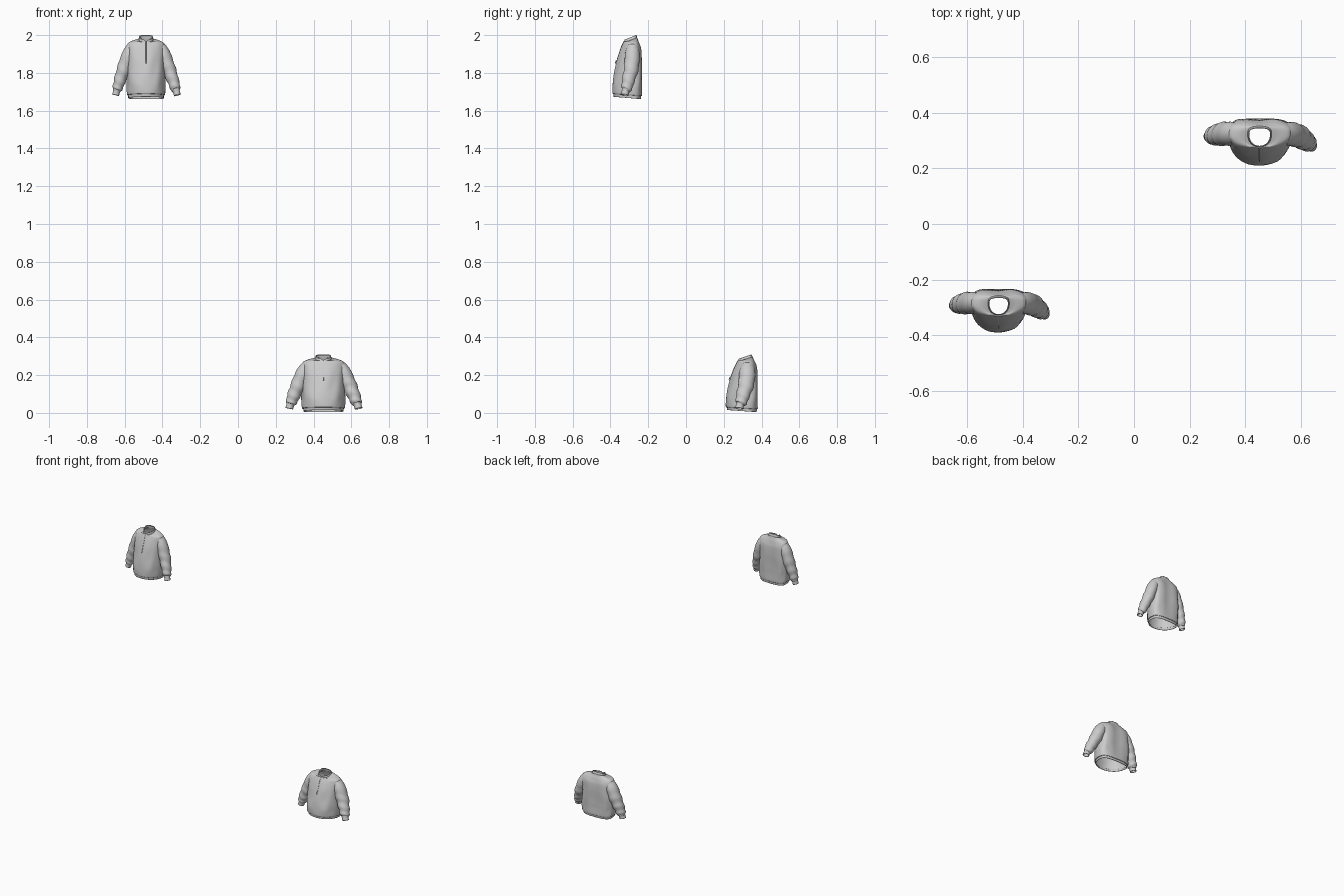
import bpy, math
from mathutils import Vector, noise

if "Cube" in bpy.data.objects:
    bpy.data.objects.remove(bpy.data.objects["Cube"])

SEG = 56


def smooth_rows(rows, steps):
    """Catmull-Rom interpolation through rows of numbers."""
    out = []
    n = len(rows)
    for i in range(n - 1):
        a, b, c, d = rows[max(i - 1, 0)], rows[i], rows[i + 1], rows[min(i + 2, n - 1)]
        for s in range(steps):
            t = s / steps
            out.append([0.5 * (2 * q + (r - p) * t + (2 * p - 5 * q + 4 * r - w) * t * t
                               + (3 * q - p - 3 * r + w) * t ** 3)
                        for p, q, r, w in zip(a, b, c, d)])
    out.append(list(rows[-1]))
    return out


def loft(name, rings, origin, scale, thickness=0.0025):
    """Open tube of cloth through equal-length rings of points."""
    n = len(rings[0])
    verts = [p for ring in rings for p in ring]
    faces = [(k * n + i, k * n + (i + 1) % n, (k + 1) * n + (i + 1) % n, (k + 1) * n + i)
             for k in range(len(rings) - 1) for i in range(n)]
    mesh = bpy.data.meshes.new(name)
    mesh.from_pydata(verts, [], faces)
    ob = bpy.data.objects.new(name, mesh)
    bpy.context.collection.objects.link(ob)
    ob.location, ob.scale = origin, scale
    mesh.shade_smooth()
    mod = ob.modifiers.new("cloth", 'SOLIDIFY')
    mod.thickness, mod.offset = thickness, -1
    return ob


def section(z, hw, yf, yb, tilt, fold=0.0):
    """Body cross-section: rounded front, flatter back."""
    pts = []
    yc = 0.008
    for i in range(SEG):
        a = 2 * math.pi * i / SEG
        c, s = math.cos(a), math.sin(a)
        e = 2 / 3.0 if s > 0 else 2 / 2.1
        x = hw * math.copysign(abs(c) ** e, c)
        y = yc + math.copysign(abs(s) ** e, s) * (yb - yc if s > 0 else yc - yf)
        if s > 0:
            y -= fold * 0.006 * math.exp(-(x / 0.03) ** 2)
        f = 1 + fold * 0.05 * noise.noise(Vector((c * 2.2, s * 2.2, z * 9)))
        pts.append((x * f, y * f, z + tilt * y))
    return pts


# z, half width, front y, back y, tilt
TORSO = [(.006, .094, -.088, .056, -.085), (.022, .095, -.090, .058, -.08),
         (.028, .101, -.095, .062, -.07), (.08, .103, -.094, .063, -.03),
         (.14, .102, -.085, .063, 0), (.21, .100, -.070, .063, 0),
         (.265, .100, -.052, .060, 0), (.295, .096, -.040, .050, 0),
         (.308, .075, -.036, .042, .1), (.312, .050, -.034, .038, .3),
         (.313, .037, -.032, .034, .35)]
COLLAR = [(.309, .038, -.033, .036, .35), (.314, .0385, -.0335, .036, .36),
          (.322, .037, -.033, .034, .38), (.328, .036, -.032, .031, .40)]
# x, y, z, radius
SLEEVE = [(.076, .012, .282, .027), (.094, .011, .238, .036), (.120, .005, .165, .036),
          (.143, -.010, .100, .031), (.156, -.020, .056, .026), (.160, -.025, .044, .019),
          (.166, -.029, .022, .0185)]


def sleeve_rings(side):
    rows = []
    for x, y, z, r in SLEEVE:
        if side < 0:
            x, y = -x * .97, .012 + (y - .012) * .25
        rows.append((x, y, z, r))
    rows = smooth_rows(rows, 6)
    rings = []
    for k, row in enumerate(rows):
        p = Vector(row[:3])
        t = (Vector(rows[min(k + 1, len(rows) - 1)][:3]) - Vector(rows[max(k - 1, 0)][:3])).normalized()
        u = Vector((0, 1, 0)).cross(t).normalized()
        v = t.cross(u)
        ring = []
        for i in range(32):
            a = 2 * math.pi * i / 32
            # slanting creases, strongest between elbow and cuff
            amp = 0.055 * min(1, max(0, (k - 5) / 8)) * (k < 29)
            r = row[3] * (1 + amp * math.sin(k * 1.15 + 1.6 * math.cos(a + side)))
            ring.append(p + u * r * math.cos(a) + v * r * 1.08 * math.sin(a))
        rings.append(ring)
    return rings


def cord(name, pts, radius, origin, scale):
    cu = bpy.data.curves.new(name, 'CURVE')
    cu.dimensions, cu.bevel_depth, cu.bevel_resolution = '3D', radius, 2
    cu.use_fill_caps = True
    sp = cu.splines.new('POLY')
    sp.points.add(len(pts) - 1)
    for q, p in zip(sp.points, pts):
        q.co = (*p, 1)
    ob = bpy.data.objects.new(name, cu)
    bpy.context.collection.objects.link(ob)
    ob.location, ob.scale = origin, scale


def sweater(prefix, origin, scale):
    # body with hem band and shoulders
    rows = smooth_rows(TORSO, 5)
    body = [section(*r, fold=min(1, max(0, (r[0] - .03) / .05)) * min(1, max(0, (.31 - r[0]) / .03)))
            for r in rows]
    loft(prefix + "_body", body, origin, scale)
    # stand-up collar with an open notch at the front
    rings = []
    for k, r in enumerate(smooth_rows(COLLAR, 3)):
        rings.append([(x, y, z - .008 * k / 9 * math.exp(-(x / .007) ** 2) * (y < 0))
                      for x, y, z in section(*r)])
    loft(prefix + "_collar", rings, origin, scale, 0.003)
    # sleeves
    for side, label in ((-1, "left"), (1, "right")):
        loft(f"{prefix}_{label}_sleeve", sleeve_rings(side), origin, scale)
    # half-length front zip and its pull tab
    front = SEG * 3 // 4
    line = [ring[front] for ring in body if ring[front][2] > .19]
    cord(prefix + "_zip", line + [rings[-1][front]], .0014, origin, scale)
    x, y, z = line[0]
    cord(prefix + "_zip_pull", [(x, y - .002, z + .008), (x, y - .006, z - .008)], .002, origin, scale)


sweater("upper_sweater", (-.487, -.295, 1.66), (1, 1, 1))
sweater("lower_sweater", (.452, .313, .003), (1.126, 1.08, .9))
